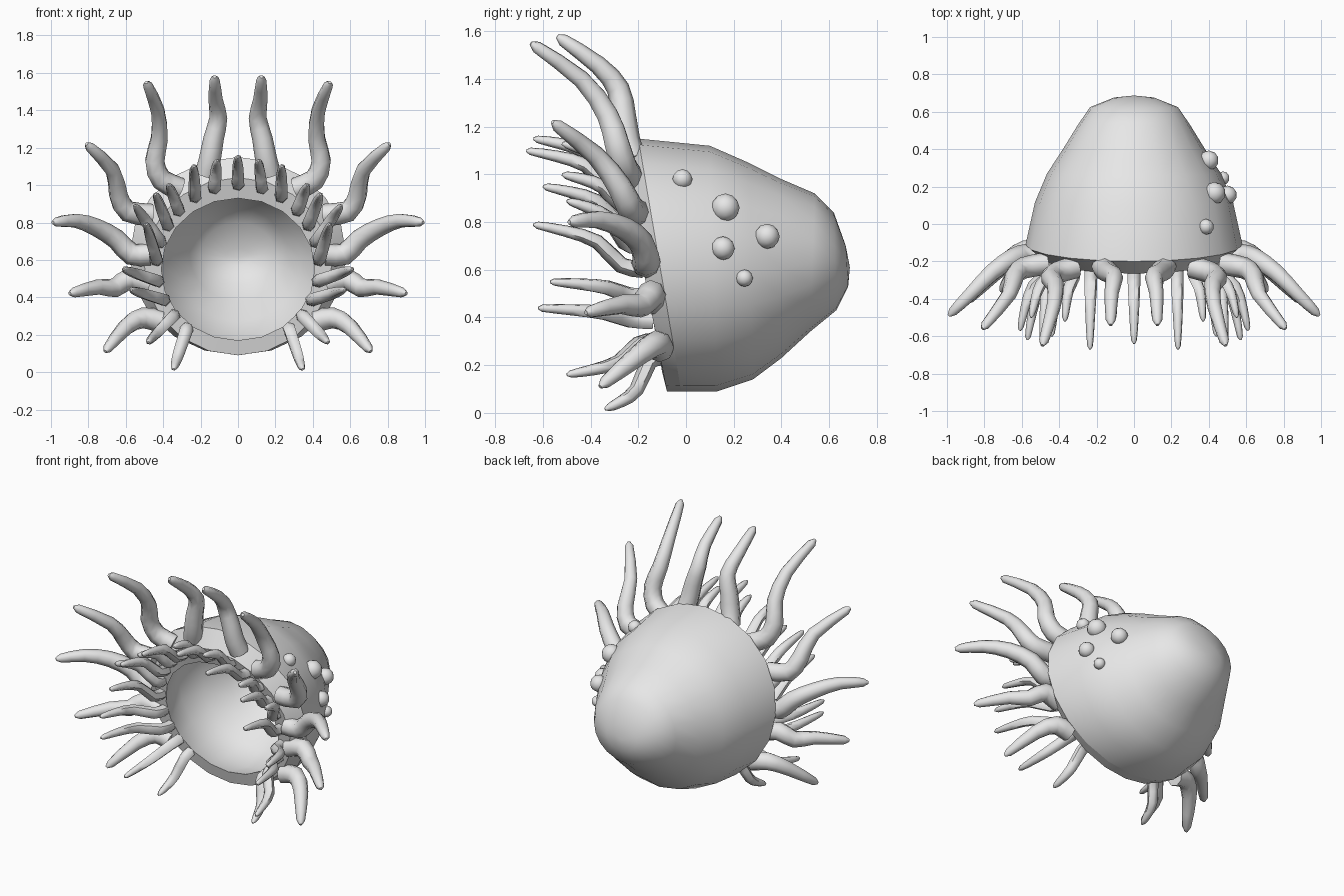
import bpy, bmesh, math
from mathutils import Vector

if "Cube" in bpy.data.objects:
    bpy.data.objects.remove(bpy.data.objects["Cube"])

grey = bpy.data.materials.new("plain grey")
grey.diffuse_color = (0.8, 0.8, 0.8, 1)
grey.use_nodes = True
grey.node_tree.nodes["Principled BSDF"].inputs["Base Color"].default_value = grey.diffuse_color


def finish(bm, name, angle=40):
    bmesh.ops.recalc_face_normals(bm, faces=bm.faces)
    me = bpy.data.meshes.new(name)
    bm.to_mesh(me)
    bm.free()
    me.materials.append(grey)
    ob = bpy.data.objects.new(name, me)
    bpy.context.collection.objects.link(ob)
    bpy.ops.object.select_all(action='DESELECT')
    ob.select_set(True)
    bpy.context.view_layer.objects.active = ob
    bpy.ops.object.shade_smooth_by_angle(angle=math.radians(angle))
    return ob


def bridge(bm, a, b):
    n = len(a)
    for i in range(n):
        bm.faces.new((a[i], a[(i + 1) % n], b[(i + 1) % n], b[i]))


def tube(name, pts, r, sides=8):
    """Tentacle swept along a smoothed path, slim towards a pointed tip."""
    p = [Vector(q) for q in pts]
    p = [2 * p[0] - p[1]] + p + [2 * p[-1] - p[-2]]
    path = []
    for i in range(1, len(p) - 2):
        a, b, c, d = p[i - 1:i + 3]
        for t in (0, 0.5):
            path.append(0.5 * (2 * b + (c - a) * t + (2 * a - 5 * b + 4 * c - d) * t**2
                               + (3 * b - a - 3 * c + d) * t**3))
    end = p[-2]
    path += [end + (path[-1] - end).normalized() * r * 0.5, end]
    bm = bmesh.new()
    rings, n = [], len(path)
    u = None
    for i, q in enumerate(path):
        t = (path[min(i + 1, n - 1)] - path[max(i - 1, 0)]).normalized()
        u = t.orthogonal() if u is None else u - t * u.dot(t)
        u.normalize()
        v = t.cross(u)
        f = i / (n - 2)
        w = r * (0.16 if i == n - 1 else 1 - 0.56 * f**2)
        rings.append([bm.verts.new(q + w * (math.cos(k * math.tau / sides) * u
                      + math.sin(k * math.tau / sides) * v)) for k in range(sides)])
    for a, b in zip(rings, rings[1:]):
        bridge(bm, a, b)
    bm.faces.new(rings[0])
    bm.faces.new(rings[-1])
    finish(bm, name, 60)


# Cup body: each ring is (top y, top z, bottom y, bottom z, half width)
outer = [(-.20, 1.15, -.02, .09, .58), (.10, 1.12, .13, .09, .53), (.26, 1.05, .28, .14, .465),
         (.40, .98, .40, .23, .38), (.54, .92, .52, .34, .30), (.62, .84, .63, .43, .235),
         (.67, .70, .68, .53, .11)]
lip = [(-.23, .93, -.10, .17, .41), (-.265, 1.04, -.08, .09, .50)]
inner = [(yt - .04, zt - .04, yb - .04, zb + .04, w - .04) for yt, zt, yb, zb, w in outer[1:]]
SIDES = 20
bm = bmesh.new()
rings = []
for yt, zt, yb, zb, w in inner[::-1] + lip + outer:
    ring = []
    for k in range(SIDES):
        a = k * math.tau / SIDES
        h = (1 + math.cos(a)) / 2
        ring.append(bm.verts.new((w * math.sin(a), yb + (yt - yb) * h, zb + (zt - zb) * h)))
    rings.append(ring)
for a, b in zip(rings, rings[1:]):
    bridge(bm, a, b)
for ring, y in ((rings[0], .642), (rings[-1], .687)):
    tip = bm.verts.new((0, y, .61))
    for k in range(SIDES):
        bm.faces.new((ring[k], ring[(k + 1) % SIDES], tip))
body = finish(bm, "cup_body", 80)
# Crisp edges along the three rings of the lip
for e in body.data.edges:
    a, b = (v // SIDES for v in e.vertices)
    if a == b and a in (6, 7, 8):
        e.use_edge_sharp = True

# Large outer tentacles, mirrored left and right
large = [
    [(.17, -.225, 1.06), (.15, -.25, 1.14), (.13, -.265, 1.25), (.105, -.285, 1.36), (.12, -.37, 1.46), (.125, -.54, 1.58)],
    [(.31, -.23, .98), (.41, -.26, 1.03), (.445, -.29, 1.13), (.42, -.33, 1.25), (.43, -.44, 1.40), (.49, -.65, 1.55)],
    [(.46, -.21, .84), (.59, -.235, .86), (.64, -.28, .95), (.67, -.38, 1.08), (.81, -.56, 1.22)],
    [(.47, -.17, .63), (.57, -.165, .63), (.65, -.185, .71), (.76, -.26, .775), (.87, -.37, .81), (.99, -.49, .80)],
    [(.47, -.14, .47), (.58, -.145, .50), (.66, -.19, .45), (.75, -.27, .455), (.90, -.42, .42)],
    [(.41, -.11, .27), (.51, -.125, .29), (.60, -.20, .24), (.71, -.36, .11)],
]
# Small inner tentacles: angle round the lip, then tip position
small = [(0, (0, -.64, 1.15)), (17, (.11, -.52, 1.13)), (32, (.235, -.67, 1.10)),
         (47, (.37, -.52, 1.00)), (60, (.44, -.60, .95)), (73, (.55, -.50, .89)),
         (86, (.49, -.64, .79)), (101, (.61, -.57, .55)), (115, (.57, -.62, .44)),
         (128, (.48, -.50, .16)), (141, (.345, -.34, .015))]
for side, s in (("right", 1), ("left", -1)):
    for i, pts in enumerate(large):
        tube(f"large_tentacle_{side}_{i + 1}", [(s * x, y, z) for x, y, z in pts], .06)
    for i, (deg, tip) in enumerate(small):
        if i == 0 and s < 0:
            continue
        a = math.radians(deg)
        out = Vector((math.sin(a), 0, math.cos(a)))
        base = Vector((0, 0, .57)) + out * .435
        base.y = -.10 - .184 * (base.z - .17)
        d = Vector(tip) - base
        # Hooked start: forward first, then outward, then level to the tip
        pts = [base] + [base + Vector((d.x * g, d.y * f, d.z * g))
                        for f, g in ((.2, .1), (.42, .62), (.7, .85), (1, 1))]
        tube(f"small_tentacle_{side}_{i + 1}", [(s * q.x, q.y, q.z) for q in pts], .036, 6)

# Round warts on the right flank
for i, (x, y, z, r) in enumerate([(.385, -.015, .98, .042), (.43, .165, .86, .06), (.50, .155, .69, .05),
                                  (.40, .34, .74, .053), (.475, .245, .565, .036)]):
    bm = bmesh.new()
    bmesh.ops.create_icosphere(bm, subdivisions=2, radius=r)
    bmesh.ops.translate(bm, verts=bm.verts, vec=(x, y, z))
    finish(bm, f"wart_{i + 1}", 50)
